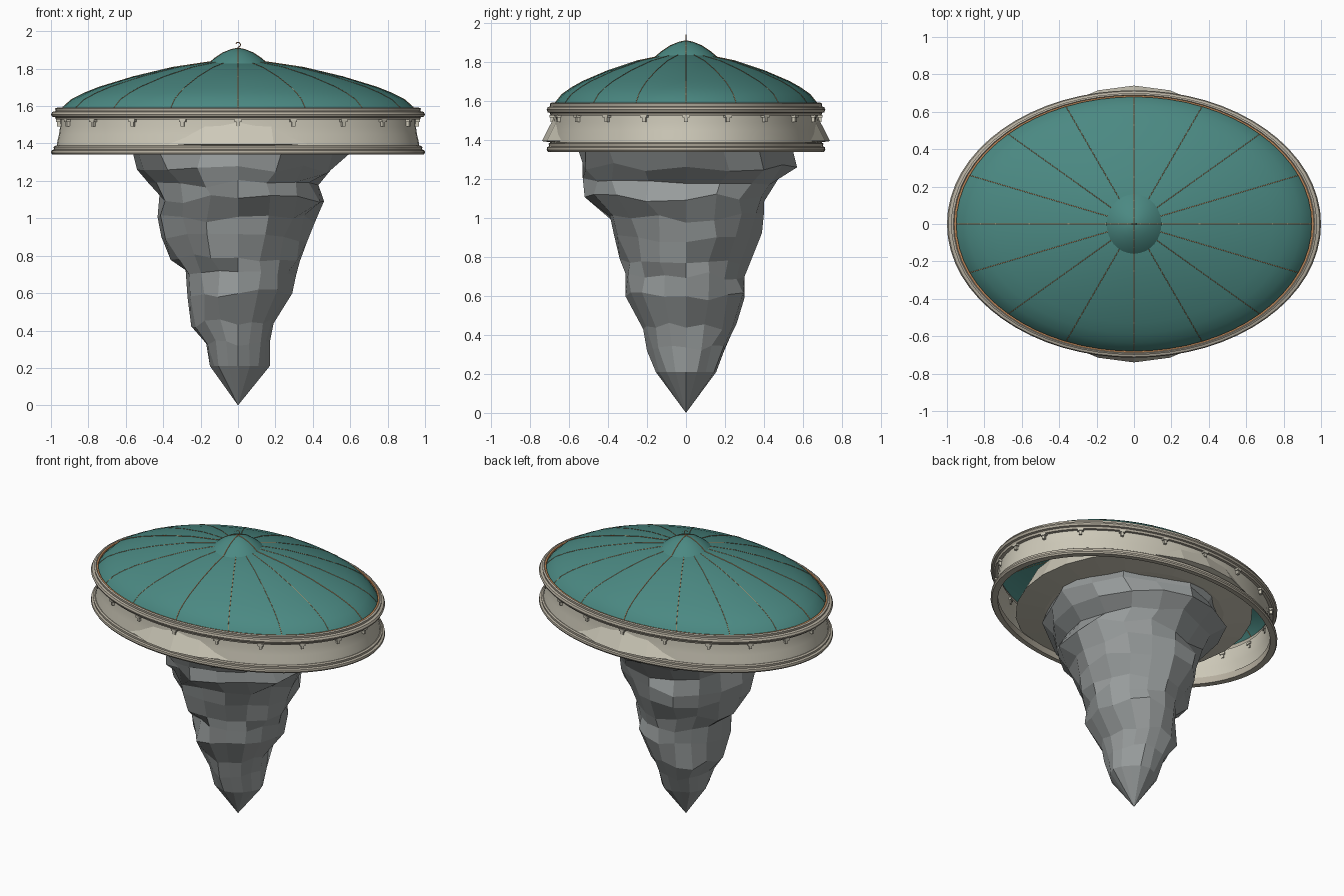
import bpy
import bmesh
import math
import random
from mathutils import Vector

random.seed(7)
SQUASH = 0.715  # depth of the oval relative to its width

if "Cube" in bpy.data.objects:
    bpy.data.objects.remove(bpy.data.objects["Cube"], do_unlink=True)


def material(name, rgb):
    mat = bpy.data.materials.new(name)
    mat.use_nodes = True
    color = (*rgb, 1.0)
    mat.diffuse_color = color
    mat.node_tree.nodes["Principled BSDF"].inputs["Base Color"].default_value = color
    return mat


TEAL = material("teal_roof", (0.07, 0.25, 0.225))
CREAM = material("cream_stone", (0.61, 0.58, 0.48))
TRIM = material("trim_stone", (0.47, 0.43, 0.35))
COPPER = material("copper", (0.50, 0.24, 0.10))
ROCK = material("grey_rock", (0.31, 0.33, 0.33))


def finish(bm, name, mat, smooth_angle=None):
    """Turn a bmesh into a named, coloured object."""
    bmesh.ops.remove_doubles(bm, verts=bm.verts, dist=0.0001)
    bmesh.ops.recalc_face_normals(bm, faces=bm.faces)
    mesh = bpy.data.meshes.new(name)
    bm.to_mesh(mesh)
    bm.free()
    mesh.materials.append(mat)
    obj = bpy.data.objects.new(name, mesh)
    bpy.context.collection.objects.link(obj)
    if smooth_angle:
        bpy.ops.object.select_all(action="DESELECT")
        obj.select_set(True)
        bpy.context.view_layer.objects.active = obj
        bpy.ops.object.shade_smooth_by_angle(angle=math.radians(smooth_angle))
    return obj


def bridge(bm, low, high):
    n = len(low)
    for i in range(n):
        j = (i + 1) % n
        bm.faces.new((low[i], low[j], high[j], high[i]))


def lathe(name, profile, mat, sides=64, squash=SQUASH, closed=False, smooth=35):
    """Sweep a (radius, height) profile around an oval."""
    bm = bmesh.new()
    rings = []
    for r, z in profile:
        r = max(r, 0.00001)
        turn = [math.tau * i / sides for i in range(sides)]
        rings.append([bm.verts.new((r * math.sin(a), r * squash * math.cos(a), z)) for a in turn])
    for low, high in zip(rings, rings[1:]):
        bridge(bm, low, high)
    if closed:
        bridge(bm, rings[-1], rings[0])
    return finish(bm, name, mat, smooth)


def wire(name, points, thickness, mat):
    """Thin round wire through a list of points."""
    curve = bpy.data.curves.new(name, "CURVE")
    curve.dimensions = "3D"
    curve.bevel_depth = thickness
    curve.bevel_resolution = 1
    spline = curve.splines.new("POLY")
    spline.points.add(len(points) - 1)
    for point, co in zip(spline.points, points):
        point.co = (*co, 1.0)
    curve.materials.append(mat)
    obj = bpy.data.objects.new(name, curve)
    bpy.context.collection.objects.link(obj)
    return obj


# Shallow oval roof with a small round cap
roof = [(0.955, 1.57), (0.935, 1.595), (0.89, 1.635), (0.82, 1.67), (0.74, 1.702),
        (0.56, 1.757), (0.35, 1.807), (0.15, 1.837), (0, 1.845)]
lathe("roof_dome", roof, TEAL)
cap = [(0.18, 1.805), (0.155, 1.83), (0.125, 1.855), (0.08, 1.885), (0.035, 1.903), (0, 1.91)]
lathe("roof_cap", cap, TEAL, sides=32, squash=1)

# Copper ribs, base band and finial hook
for i in range(16):
    a = math.tau * i / 16
    path = [(r * math.cos(a), r * SQUASH * math.sin(a), z) for r, z in roof[:-1]]
    wire("roof_rib", path, 0.0028 if i % 4 == 0 else 0.0018, COPPER)
    if i % 4 == 0:
        wire("cap_rib", [(r * math.cos(a), r * math.sin(a), z) for r, z in cap], 0.0028, COPPER)
lathe("roof_base_band", [(0.95, 1.578), (0.962, 1.578), (0.962, 1.588), (0.95, 1.588)],
      COPPER, closed=True)
hook = [(0, 0, 1.9), (0, 0, 1.915)]
for i in range(9):
    a = math.radians(-90 + 30 * i)
    hook.append((0.013 * math.cos(a), 0, 1.928 + 0.013 * math.sin(a)))
wire("finial_hook", hook, 0.0025, COPPER)

# Thin flared drum wall
wall = [(0.972, 1.37), (0.966, 1.41), (0.957, 1.45), (0.951, 1.49), (0.949, 1.545)]
lathe("drum_wall", wall + [(r - 0.012, z) for r, z in reversed(wall)], CREAM, closed=True)

# Moulded rings above and below the wall
lathe("upper_ring", [(0.945, 1.527), (0.972, 1.527), (0.978, 1.54), (0.993, 1.543),
                     (1.0, 1.556), (0.993, 1.569), (0.976, 1.573), (0.978, 1.587),
                     (0.966, 1.592), (0.955, 1.582), (0.945, 1.565)], TRIM, closed=True)
lathe("lower_ring", [(0.95, 1.34), (0.992, 1.34), (1.0, 1.35), (0.998, 1.363),
                     (0.984, 1.368), (0.986, 1.382), (0.975, 1.388), (0.95, 1.385)],
      TRIM, closed=True)

# Small brackets under the upper ring, passing through the wall
for i in range(20):
    a = math.tau * i / 20
    out = Vector((math.sin(a) * SQUASH, math.cos(a), 0)).normalized()
    side = Vector((-out.y, out.x, 0))
    spot = Vector((0.95 * math.sin(a), 0.95 * SQUASH * math.cos(a), 0))
    bm = bmesh.new()
    # stem, then the wider head
    for width, depth, low, high in ((0.018, 0.034, 1.492, 1.53), (0.036, 0.044, 1.515, 1.53)):
        cube = bmesh.ops.create_cube(bm, size=1)
        for v in cube["verts"]:
            z = low if v.co.z < 0 else high
            v.co = spot + side * v.co.x * width + out * v.co.y * depth + Vector((0, 0, z))
    finish(bm, "bracket", CREAM)

# Round base that bulges through the front and back of the wall
lathe("island_base", [(0, 1.37), (0.56, 1.37), (0.74, 1.395), (0.66, 1.55), (0, 1.55)],
      CREAM, sides=24, squash=1, smooth=None)

# Craggy hanging rock: height, then reach to -x, +x, -y, +y
crag = [(0.21, 0.15, 0.17, 0.155, 0.155), (0.34, 0.17, 0.17, 0.2, 0.2),
        (0.44, 0.25, 0.19, 0.22, 0.26), (0.6, 0.27, 0.29, 0.31, 0.3),
        (0.7, 0.28, 0.31, 0.31, 0.3), (0.79, 0.36, 0.33, 0.34, 0.33),
        (0.9, 0.41, 0.37, 0.37, 0.39), (1.0, 0.43, 0.41, 0.39, 0.4),
        (1.1, 0.42, 0.46, 0.52, 0.4), (1.19, 0.48, 0.43, 0.53, 0.48),
        (1.26, 0.54, 0.5, 0.53, 0.57), (1.34, 0.56, 0.59, 0.55, 0.55),
        (1.4, 0.55, 0.56, 0.54, 0.54)]
SIDES = 16
bm = bmesh.new()
rings = []
for z, left, right, front, back in crag:
    ring = []
    for i in range(SIDES):
        a = math.tau * i / SIDES
        c, s = math.cos(a), math.sin(a)
        r = random.uniform(0.9, 1.06) if i % 4 else 1
        lift = random.uniform(-0.025, 0.025) if 0.3 < z < 1.3 else 0
        ring.append(bm.verts.new((c * r * (right if c > 0 else left),
                                  s * r * (back if s > 0 else front), z + lift)))
    rings.append(ring)
for low, high in zip(rings, rings[1:]):
    bridge(bm, low, high)
tip = bm.verts.new((0, 0, 0))
for i in range(SIDES):
    bm.faces.new((tip, rings[0][(i + 1) % SIDES], rings[0][i]))
bm.faces.new(rings[-1])
finish(bm, "hanging_rock", ROCK)
